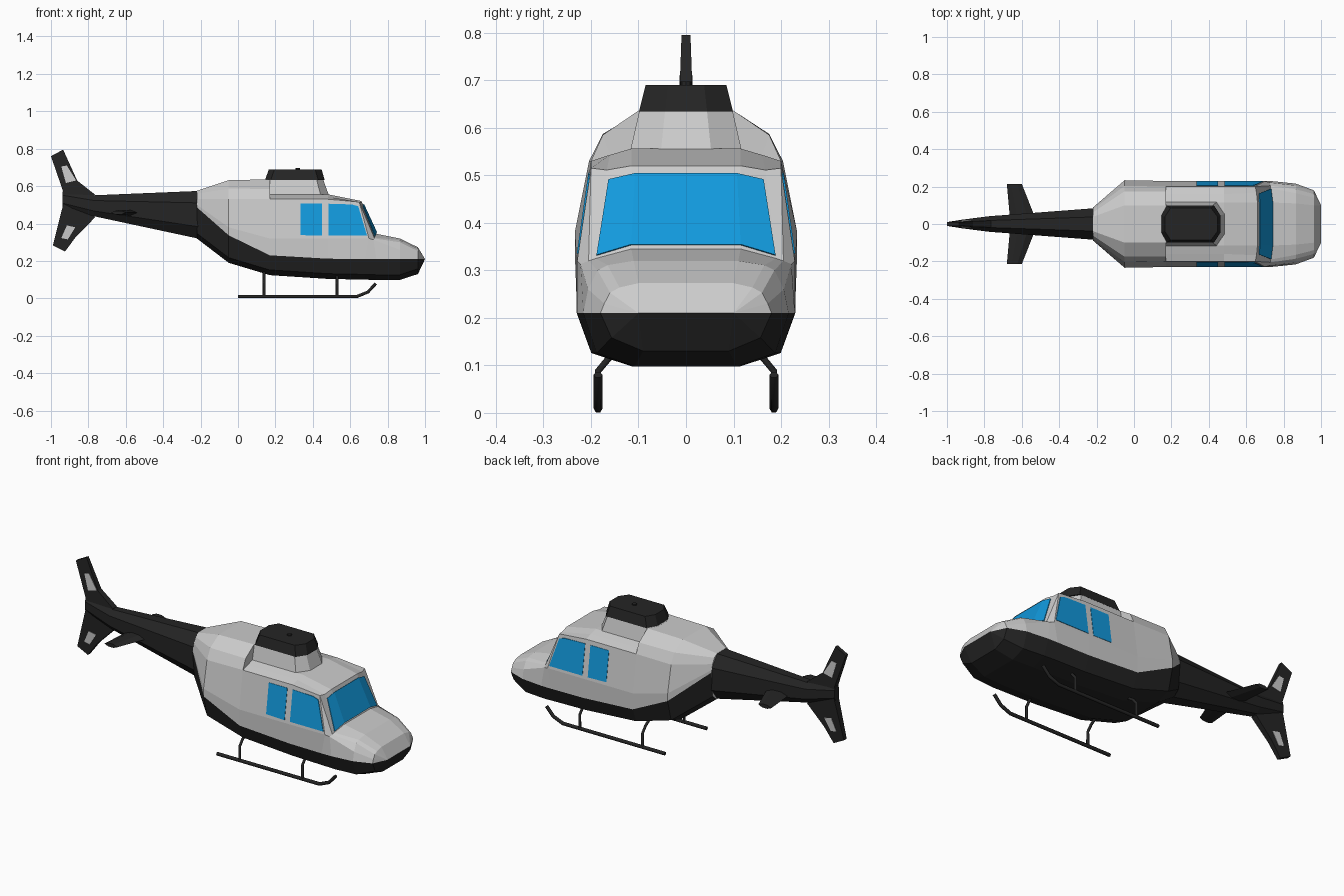
import bpy, bmesh

if "Cube" in bpy.data.objects:
    bpy.data.objects.remove(bpy.data.objects["Cube"])


def material(name, rgb):
    m = bpy.data.materials.new(name)
    m.diffuse_color = (*rgb, 1)
    m.use_nodes = True
    m.node_tree.nodes["Principled BSDF"].inputs["Base Color"].default_value = m.diffuse_color
    return m


GREY = material("light_grey", (0.8, 0.8, 0.8))
BLACK = material("black", (0.018, 0.018, 0.018))
BLUE = material("glass_blue", (0.006, 0.32, 0.72))


def finish(name, bm, *mats):
    bmesh.ops.remove_doubles(bm, verts=bm.verts, dist=0.0005)
    bmesh.ops.recalc_face_normals(bm, faces=bm.faces)
    me = bpy.data.meshes.new(name)
    bm.to_mesh(me)
    bm.free()
    for m in mats:
        me.materials.append(m)
    ob = bpy.data.objects.new(name, me)
    bpy.context.collection.objects.link(ob)
    return ob


def loft(name, rings, *mats, dark=()):
    """Skin closed rings; ring segments listed in dark use the second material."""
    bm = bmesh.new()
    vs = [[bm.verts.new(p) for p in r] for r in rings]
    n = len(vs[0])
    for a, b in zip(vs, vs[1:]):
        for i in range(n):
            j = (i + 1) % n
            f = bm.faces.new((a[i], a[j], b[j], b[i]))
            f.material_index = int(i in dark)
    bm.faces.new(vs[0])
    bm.faces.new(vs[-1])
    return finish(name, bm, *mats)


def mirrored(half):
    return half + [(x, -y, z) for x, y, z in reversed(half)]


def section(x, bottom, belt, w, *upper):
    """Body ring: hull points from a few sizes, then four upper side points."""
    half = [(x, w * 0.5, bottom), (x, w * 0.87, bottom + 0.028), (x, w, belt)]
    half += [p if len(p) == 3 else (x, *p) for p in upper]
    return mirrored(half)


# Fuselage: grey shell with black hull below the belt line
side = ((0.23, 0.32), (0.2, 0.53))
roof = ((0.16, 0.543), (0.115, 0.556))
rings = [
    section(-0.22, 0.32, 0.487, 0.088, (0.086, 0.5), (0.078, 0.53), (0.062, 0.56), (0.038, 0.575)),
    section(-0.05, 0.19, 0.337, 0.234, (0.234, 0.38), (0.204, 0.53), (0.175, 0.587), (0.1, 0.632)),
    section(0.17, 0.124, 0.23, 0.23, *side, (0.175, 0.585), (0.1, 0.636)),
    section(0.171, 0.124, 0.23, 0.23, *side, *roof),
    section(0.48, 0.104, 0.212, 0.23, *side, *roof),
    section(0.68, 0.1, 0.21, 0.23, (0.70, 0.229, 0.32), (0.648, 0.2, 0.515),
            (0.655, 0.167, 0.511), (0.66, 0.115, 0.52)),
    section(0.74, 0.098, 0.21, 0.229, (0.725, 0.222, 0.313), (0.73, 0.205, 0.32),
            (0.73, 0.19, 0.325), (0.74, 0.115, 0.345)),
    section(0.865, 0.098, 0.21, 0.216, (0.206, 0.26), (0.186, 0.3), (0.165, 0.311), (0.11, 0.32)),
    section(0.962, 0.13, 0.21, 0.18, (0.172, 0.23), (0.16, 0.253), (0.14, 0.264), (0.1, 0.273)),
]
hull = (0, 1, 11, 12, 13)
body = loft("fuselage", rings, GREY, BLACK, dark=hull)

# Nose tip: close the last ring onto a short horizontal edge
tip = mirrored([(1.0, 0.1, 0.21)] * 7)
loft("nose_tip", [rings[-1], tip], GREY, BLACK, dark=hull)


# Engine cowl and black rotor cap
def deck(z, x0, x1, w, nose):
    return mirrored([(x0, w * 0.45, z), (x0 + 0.03, w, z),
                     (x1 - nose, w, z), (x1, w * 0.45, z)])


loft("engine_cowl", [deck(0.54, 0.14, 0.49, 0.12, 0.045),
                     deck(0.636, 0.14, 0.455, 0.098, 0.035)], GREY)
loft("rotor_cap", [deck(0.634, 0.145, 0.463, 0.099, 0.035),
                   deck(0.69, 0.165, 0.447, 0.085, 0.035)], BLACK)

# Rotor shaft stub
bpy.ops.mesh.primitive_cylinder_add(vertices=8, radius=0.012, depth=0.02, location=(0.32, 0, 0.687))
bpy.context.object.name = "shaft_stub"
bpy.context.object.data.materials.append(BLACK)


# Tail boom: tapering octagon
def octagon(x, zc, hy, hz):
    return mirrored([(x, hy * 0.45, zc - hz), (x, hy, zc - hz * 0.5),
                     (x, hy, zc + hz * 0.5), (x, hy * 0.45, zc + hz)])


loft("tail_boom", [octagon(-0.215, 0.447, 0.084, 0.127), octagon(-0.77, 0.495, 0.042, 0.056),
                   octagon(-0.937, 0.53, 0.021, 0.042)], BLACK)


# Tail fins with grey panels, thinner towards the tips
def fin(name, outline, mat, extra=0.0):
    def half(z):
        return 0.02 - 0.036 * abs(z - 0.5) + extra
    loft(name, [[(x, s * half(z), z) for x, z in outline] for s in (-1, 1)], mat)


fin("upper_fin", [(-1, 0.76), (-0.935, 0.795), (-0.86, 0.63), (-0.765, 0.555),
                  (-0.79, 0.5), (-0.935, 0.5), (-0.935, 0.572)], BLACK)
fin("lower_fin", [(-0.99, 0.283), (-0.925, 0.25), (-0.866, 0.33), (-0.765, 0.432),
                  (-0.79, 0.5), (-0.935, 0.5)], BLACK)
fin("upper_fin_panel", [(-0.945, 0.705), (-0.915, 0.71), (-0.865, 0.63), (-0.92, 0.617)], GREY, 0.002)
fin("lower_fin_panel", [(-0.915, 0.39), (-0.87, 0.38), (-0.91, 0.315), (-0.945, 0.322)], GREY, 0.002)


# Horizontal stabiliser: one tapered wing across the boom
def foil(y, x0, x1, t):
    m = (x1 - x0) * 0.3
    return [(x0, y, 0.458), (x0 + m, y, 0.458 + t), (x1 - m, y, 0.458 + t),
            (x1, y, 0.458), (x1 - m, y, 0.458 - t), (x0 + m, y, 0.458 - t)]


loft("stabiliser", [foil(-0.215, -0.68, -0.6, 0.01), foil(-0.05, -0.665, -0.535, 0.015),
                    foil(0.05, -0.665, -0.535, 0.015), foil(0.215, -0.68, -0.6, 0.01)], BLACK)


# Side windows: thin panes lying on the leaning cabin side
def side_window(name, outline, s):
    def pane(off):
        return [(x, s * (0.23 - 0.1429 * (z - 0.32) + off), z) for x, z in outline]
    loft(name, [pane(-0.006), pane(0.002)], BLUE)


for s, tag in ((-1, "right"), (1, "left")):
    side_window(tag + "_rear_window",
                [(0.335, 0.338), (0.45, 0.335), (0.45, 0.506), (0.335, 0.506)], s)
    side_window(tag + "_front_window",
                [(0.483, 0.335), (0.69, 0.335), (0.643, 0.492), (0.61, 0.502), (0.483, 0.506)], s)

# Windscreen: three facets just proud of the sloping front
top = mirrored([(0.665, 0.163, 0.489), (0.668, 0.107, 0.502)])
low = mirrored([(0.728, 0.188, 0.33), (0.737, 0.115, 0.352)])
bm = bmesh.new()
rows = [[bm.verts.new((x + 0.004, y, z + 0.002)) for x, y, z in row] for row in (top, low)]
for i in range(3):
    bm.faces.new((rows[0][i], rows[1][i], rows[1][i + 1], rows[0][i + 1]))
screen = finish("windscreen", bm, BLUE)
solid = screen.modifiers.new("thickness", "SOLIDIFY")
solid.thickness = 0.004
solid.offset = 0


# Landing skids and struts
def tube(name, pts, r):
    cu = bpy.data.curves.new(name, "CURVE")
    cu.dimensions = "3D"
    cu.bevel_depth = r
    cu.bevel_resolution = 1
    cu.use_fill_caps = True
    sp = cu.splines.new("POLY")
    sp.points.add(len(pts) - 1)
    for p, co in zip(sp.points, pts):
        p.co = (*co, 1)
    cu.materials.append(BLACK)
    ob = bpy.data.objects.new(name, cu)
    bpy.context.collection.objects.link(ob)
    bpy.ops.object.select_all(action="DESELECT")
    ob.select_set(True)
    bpy.context.view_layer.objects.active = ob
    bpy.ops.object.convert(target="MESH")


for s, tag in ((-1, "right"), (1, "left")):
    y = 0.185 * s
    tube(tag + "_skid", [(0, y, 0.0095), (0.635, y, 0.0095), (0.695, y, 0.034), (0.737, y, 0.08)], 0.0095)
    for x, end in ((0.14, "rear"), (0.53, "front")):
        tube(f"{tag}_{end}_strut", [(x, y, 0.01), (x, y, 0.088), (x, 0.16 * s, 0.118),
                                    (x, 0.12 * s, 0.145)], 0.008)
